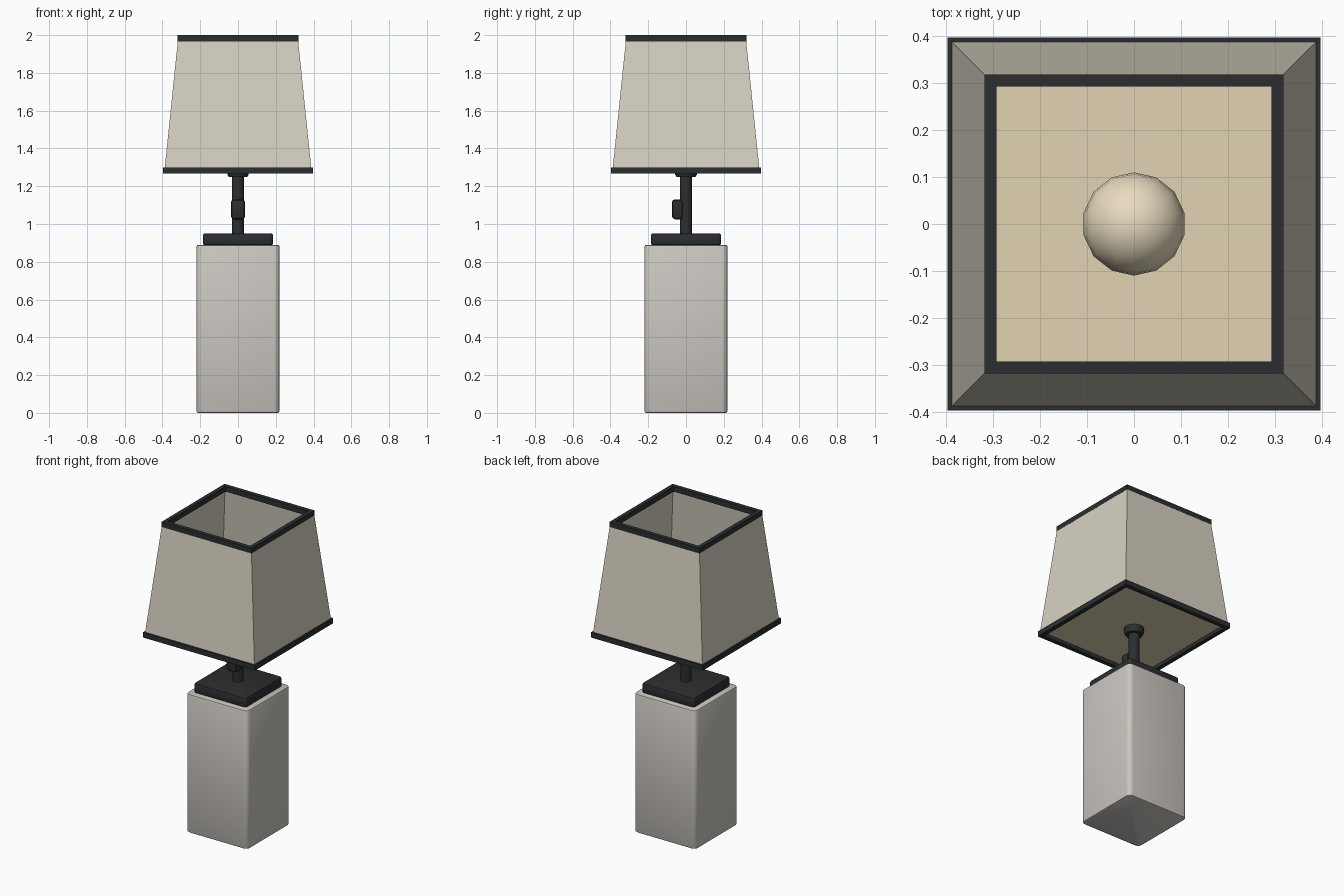
import bpy, bmesh, math
from mathutils import Matrix

if "Cube" in bpy.data.objects:
    bpy.data.objects.remove(bpy.data.objects["Cube"])


def material(name, rgb):
    m = bpy.data.materials.new(name)
    m.diffuse_color = (*rgb, 1)
    m.use_nodes = True
    m.node_tree.nodes["Principled BSDF"].inputs["Base Color"].default_value = m.diffuse_color
    return m


CERAMIC = material("ceramic", (0.60, 0.57, 0.53))
BLACK = material("black_metal", (0.025, 0.027, 0.03))
FABRIC = material("fabric", (0.68, 0.64, 0.54))
WARM = material("warm_diffuser", (0.75, 0.65, 0.45))
GLASS = material("bulb_glass", (0.80, 0.71, 0.52))


def finish(bm, name, mat, smooth=True):
    bmesh.ops.recalc_face_normals(bm, faces=bm.faces)
    me = bpy.data.meshes.new(name)
    bm.to_mesh(me)
    bm.free()
    me.materials.append(mat)
    ob = bpy.data.objects.new(name, me)
    bpy.context.collection.objects.link(ob)
    if smooth:
        bpy.ops.object.select_all(action='DESELECT')
        ob.select_set(True)
        bpy.context.view_layer.objects.active = ob
        bpy.ops.object.shade_smooth_by_angle(angle=math.radians(35))
    return ob


def block(name, size, centre, mat, corner, rim):
    """Box with rounded upright corners and softly bevelled top and bottom rims."""
    bm = bmesh.new()
    bmesh.ops.create_cube(bm, size=1, matrix=Matrix.Translation(centre) @ Matrix.Diagonal((*size, 1)))
    upright = [e for e in bm.edges if abs(e.verts[0].co.z - e.verts[1].co.z) > 1e-4]
    bmesh.ops.bevel(bm, geom=upright, offset=corner, segments=4, profile=0.5, affect='EDGES')
    rims = [e for e in bm.edges if abs(e.verts[0].co.z - e.verts[1].co.z) < 1e-4]
    bmesh.ops.bevel(bm, geom=rims, offset=rim, segments=2, profile=0.5, affect='EDGES')
    return finish(bm, name, mat)


def lathe(name, profile, mat, n=14):
    """Turn (radius, z) points round the z axis, with a vertex facing +y."""
    bm = bmesh.new()
    vs = [bm.verts.new((0, r, z)) for r, z in profile]
    es = [bm.edges.new(p) for p in zip(vs, vs[1:])]
    bmesh.ops.spin(bm, geom=vs + es, cent=(0, 0, 0), axis=(0, 0, 1), angle=2 * math.pi, steps=n)
    bmesh.ops.remove_doubles(bm, verts=bm.verts, dist=1e-4)
    return finish(bm, name, mat)


def square_tube(name, section, mat):
    """Sweep a closed (half width, z) section round a square."""
    bm = bmesh.new()
    rings = [[bm.verts.new((sx * h, sy * h, z)) for sx, sy in ((1, 1), (-1, 1), (-1, -1), (1, -1))]
             for h, z in section]
    for a, b in zip(rings, rings[1:] + rings[:1]):
        for i in range(4):
            j = (i + 1) % 4
            bm.faces.new((a[i], a[j], b[j], b[i]))
    return finish(bm, name, mat, smooth=False)


# Body and cap plate
block("base", (0.44, 0.44, 0.89), (0, 0, 0.445), CERAMIC, 0.03, 0.01)
block("cap_plate", (0.37, 0.37, 0.062), (0, 0, 0.919), BLACK, 0.015, 0.008)

# Stem, switch and bulb socket
lathe("stem", [(0, 0.94), (0.033, 0.94), (0.033, 1.26), (0, 1.26)], BLACK)
lathe("socket", [(0, 1.248), (0.05, 1.248), (0.058, 1.262), (0.058, 1.36), (0.05, 1.375), (0, 1.375)], BLACK)
bm = bmesh.new()
bmesh.ops.create_cube(bm, size=1, matrix=Matrix.Translation((0, -0.045, 1.078)) @ Matrix.Diagonal((0.076, 0.06, 0.106, 1)))
bmesh.ops.bevel(bm, geom=bm.edges[:], offset=0.018, segments=2, profile=0.5, affect='EDGES')
finish(bm, "switch", BLACK)

# Bulb: neck widening to a round globe
globe = [(0.11 * math.cos(math.radians(a)), 1.50 + 0.11 * math.sin(math.radians(a))) for a in range(-60, 90, 15)]
lathe("bulb", [(0, 1.37), (0.045, 1.37)] + globe + [(0, 1.61)], GLASS)

# Tapered shade with its trims and the panel closing its lower end
square_tube("shade", [(0.389, 1.285), (0.317, 1.985), (0.307, 1.985), (0.379, 1.285)], FABRIC)
square_tube("lower_trim", [(0.397, 1.267), (0.397, 1.30), (0.37, 1.30), (0.37, 1.267)], BLACK)
square_tube("upper_trim", [(0.319, 1.967), (0.319, 2.0), (0.293, 2.0), (0.293, 1.967)], BLACK)
bm = bmesh.new()
bmesh.ops.create_grid(bm, x_segments=1, y_segments=1, size=0.378, matrix=Matrix.Translation((0, 0, 1.29)))
finish(bm, "diffuser_panel", WARM, smooth=False)
